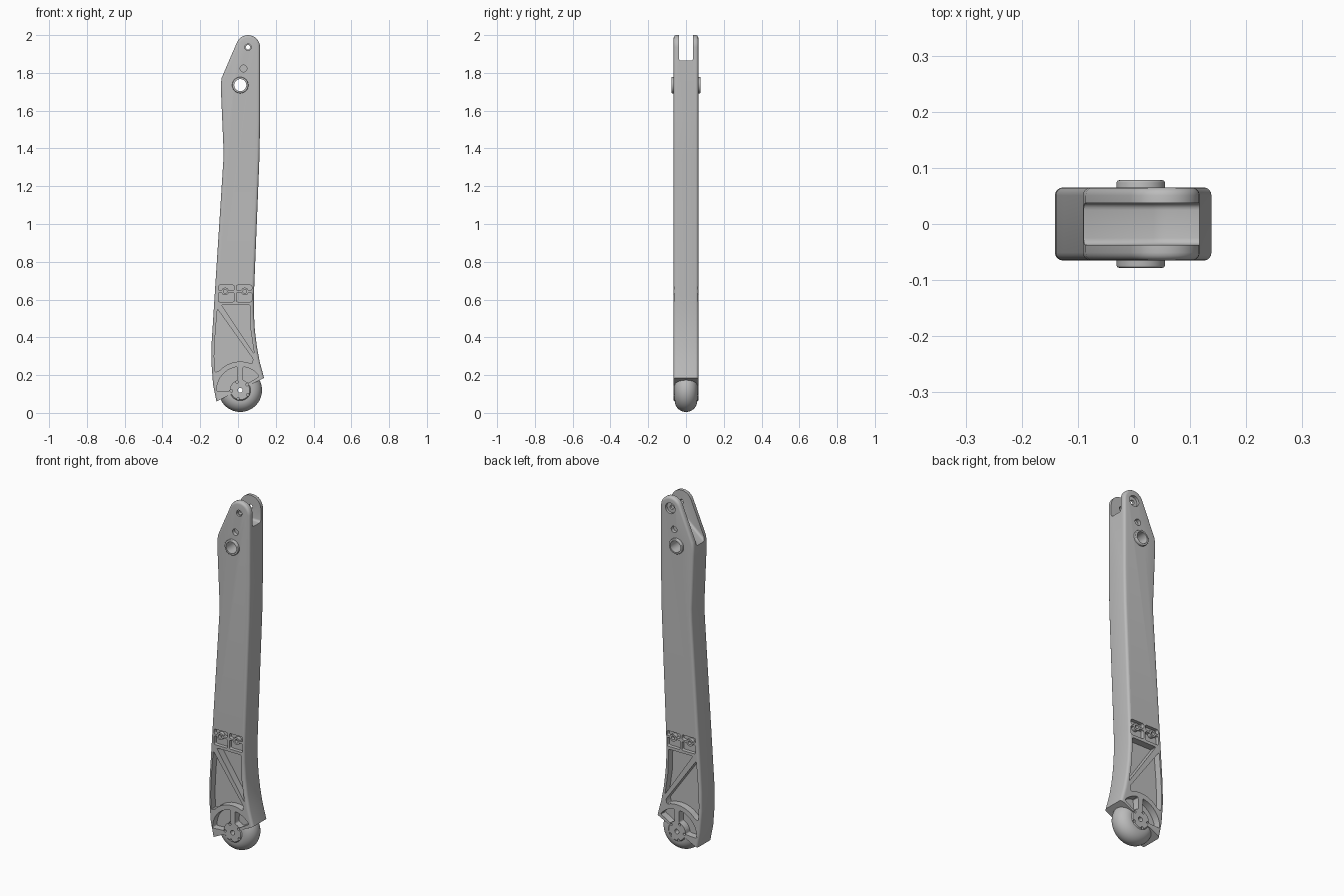
import bpy, bmesh, math
from mathutils import Vector

cube = bpy.data.objects.get("Cube")
if cube:
    bpy.data.objects.remove(cube, do_unlink=True)

grey = bpy.data.materials.new("machined grey")
grey.use_nodes = True
grey.diffuse_color = (0.5, 0.5, 0.5, 1)
grey.node_tree.nodes["Principled BSDF"].inputs["Base Color"].default_value = (0.5, 0.5, 0.5, 1)

FOOT = (0.012, 0.12)      # ankle axis (x, z)
HUB = (0.012, 1.735)      # upper pivot axis
PIN = (0.053, 1.936)      # clevis pin axis
HALF = 0.065              # half thickness of the beam


def arc(centre, radius, start, end, steps):
    """Points on an arc in the x-z plane, angles in degrees."""
    angles = [math.radians(start + (end - start) * i / steps) for i in range(steps + 1)]
    return [(centre[0] + radius * math.cos(a), centre[1] + radius * math.sin(a)) for a in angles]


def finish(name, bm):
    bmesh.ops.recalc_face_normals(bm, faces=bm.faces)
    mesh = bpy.data.meshes.new(name)
    bm.to_mesh(mesh)
    bm.free()
    mesh.materials.append(grey)
    obj = bpy.data.objects.new(name, mesh)
    bpy.context.collection.objects.link(obj)
    return obj


def prism(name, points, y0, y1, corner=0, rim=0, keep_sharp=None):
    """Extrude an x-z outline along y, rounding its corners and rims."""
    bm = bmesh.new()
    face = bm.faces.new([bm.verts.new((x, y0, z)) for x, z in points])
    moved = bmesh.ops.extrude_face_region(bm, geom=[face])["geom"]
    bmesh.ops.translate(bm, vec=(0, y1 - y0, 0), verts=[v for v in moved if isinstance(v, bmesh.types.BMVert)])
    bmesh.ops.recalc_face_normals(bm, faces=bm.faces)

    def along_y(e):
        return abs(e.verts[0].co.y - e.verts[1].co.y) > 1e-5

    if corner:
        edges = [e for e in bm.edges if along_y(e) and e.calc_face_angle() > 0.5]
        bmesh.ops.bevel(bm, geom=edges, offset=corner, segments=3, profile=0.5, affect='EDGES')
    if rim:
        edges = [e for e in bm.edges if not along_y(e) and not (keep_sharp and keep_sharp(e))]
        bmesh.ops.bevel(bm, geom=edges, offset=rim, segments=4, profile=0.5, affect='EDGES')
    return finish(name, bm)


def disc(name, centre, radius, y0, y1, rim=0, steps=32):
    return prism(name, arc(centre, radius, 0, 360, steps)[:-1], y0, y1, rim=rim)


def lathe(name, profile, centre, steps):
    """Spin a (radius, y) profile around the y axis through centre."""
    bm = bmesh.new()
    verts = [bm.verts.new((r, y, 0)) for r, y in profile]
    edges = [bm.edges.new(pair) for pair in zip(verts, verts[1:])]
    bmesh.ops.spin(bm, geom=verts + edges, cent=(0, 0, 0), axis=(0, 1, 0),
                   angle=math.tau, steps=steps)
    bmesh.ops.remove_doubles(bm, verts=bm.verts, dist=1e-5)
    bmesh.ops.translate(bm, vec=(centre[0], 0, centre[1]), verts=bm.verts)
    return finish(name, bm)


def cut(target, cutters):
    bpy.context.view_layer.objects.active = target
    for cutter in cutters:
        mod = target.modifiers.new("cut", 'BOOLEAN')
        mod.operation, mod.solver, mod.object = 'DIFFERENCE', 'EXACT', cutter
        bpy.ops.object.modifier_apply(modifier=mod.name)


# Beam outline: rounded clevis tip, bent back edge, slanted ankle edge
tip = arc(PIN, 0.064, 0, 156, 14)
back = [(-0.086, 1.775), (-0.091, 1.74), (-0.09, 1.7), (-0.077, 1.4), (-0.078, 1.33),
        (-0.125, 0.6), (-0.139, 0.38), (-0.141, 0.27), (-0.132, 0.15), (-0.114, 0.06)]
shin = [(0.138, 0.185), (0.115, 0.27), (0.1, 0.35), (0.089, 0.44), (0.084, 0.53),
        (0.084, 0.62), (0.113, 1.34), (0.117, 1.55)]


def ankle_edge(e):
    return sorted(round(v.co.x, 3) for v in e.verts) == [-0.114, 0.138]


beam = prism("leg_beam", tip + back + shin, -HALF, HALF, rim=0.014, keep_sharp=ankle_edge)

# Round-edged foot with a flat hub
tread = [(0.055 + 0.06 * math.cos(math.radians(a)), 0.06 * math.sin(math.radians(a)))
         for a in range(-90, 91, 10)]
foot = lathe("foot", [(0, -HALF), (0.05, -HALF)] + tread + [(0.05, HALF), (0, HALF)], FOOT, 64)

# Pivot bushing
bushing = disc("pivot_bushing", HUB, 0.043, -0.078, 0.078, rim=0.004, steps=48)

# Clevis slot and pivot holes
slot = prism("slot_cutter", [(-0.13, 1.715), (0.035, 1.855), (0.06, 1.865), (0.2, 1.865), (0.2, 2.1), (-0.13, 2.1)],
             -0.037, 0.037, rim=0.012)
bore = disc("bore_cutter", HUB, 0.032, -0.2, 0.2, steps=48)
upper_cutters = [slot, bore,
                 disc("pin_cutter", PIN, 0.012, -0.2, 0.2),
                 disc("pin_recess_front", PIN, 0.017, -0.2, -0.055),
                 disc("pin_recess_back", PIN, 0.03, 0.05, 0.2)]

# Pockets on both sides: two triangles, two ankle sectors, four small trays
triangle_low = [(-0.109, 0.55), (-0.12, 0.42), (-0.126, 0.3), (-0.122, 0.215)] \
    + arc(FOOT, 0.152, 138, 66, 8) + [(0.08, 0.285)]
triangle_high = [(-0.088, 0.572), (0.064, 0.572), (0.067, 0.44), (0.086, 0.312)]
sector_left = arc(FOOT, 0.125, 97, 183, 10) + arc(FOOT, 0.055, 183, 104, 6)
sector_right = arc(FOOT, 0.125, 83, 36, 6) + arc(FOOT, 0.055, 42, 76, 4)
lower_cutters, foot_cutters, bosses = [], [], []
for side, label in ((-1, "front"), (1, "back")):
    def pocket(name, points, floor, corner=0.007):
        y0, y1 = sorted((side * floor, side * 0.1))
        return prism(name + "_" + label, points, y0, y1, corner=corner)

    lower_cutters += [pocket("triangle_low", triangle_low, 0.026), pocket("triangle_high", triangle_high, 0.026)]
    foot_cutters += [pocket("sector_left", sector_left, 0.026), pocket("sector_right", sector_right, 0.026)]
    for x0, x1, boss_x in ((-0.104, -0.02, -0.068), (-0.009, 0.073, 0.036)):
        for z0, z1 in ((0.588, 0.638), (0.648, 0.676)):
            lower_cutters.append(pocket("tray", [(x0, z0), (x1, z0), (x1, z1), (x0, z1)], 0.045, 0.008))
        # Screw boss standing in the trays
        y0, y1 = sorted((side * 0.04, side * HALF))
        boss = disc("screw_boss_" + label, (boss_x, 0.643), 0.02, y0, y1, steps=24)
        hole = disc("screw_hole_" + label, (boss_x, 0.643), 0.01, *sorted((side * 0.048, side * 0.1)), steps=20)
        cut(boss, [hole])
        lower_cutters.append(hole)
        bosses.append(boss)
    upper_cutters.append(disc("blind_hole_" + label, (0.029, 1.823), 0.018, *sorted((side * 0.045, side * 0.1))))

# Ankle axle hole with a ring of screw holes
foot_cutters.append(disc("axle_cutter", FOOT, 0.013, -0.2, 0.2))
for x, z in arc(FOOT, 0.047, 40, 328, 4):
    foot_cutters.append(disc("ring_cutter", (x, z), 0.007, -0.2, -0.05, steps=16))
    foot_cutters.append(disc("ring_cutter", (x, z), 0.007, 0.05, 0.2, steps=16))

cut(beam, upper_cutters + lower_cutters + foot_cutters)
cut(foot, foot_cutters)
cut(bushing, [bore])

for cutter in set(upper_cutters + lower_cutters + foot_cutters):
    bpy.data.objects.remove(cutter, do_unlink=True)

# Smooth the rounded surfaces, keep machined edges crisp
for obj in [beam, foot, bushing] + bosses:
    bpy.ops.object.select_all(action='DESELECT')
    obj.select_set(True)
    bpy.context.view_layer.objects.active = obj
    bpy.ops.object.shade_smooth_by_angle(angle=math.radians(32))
